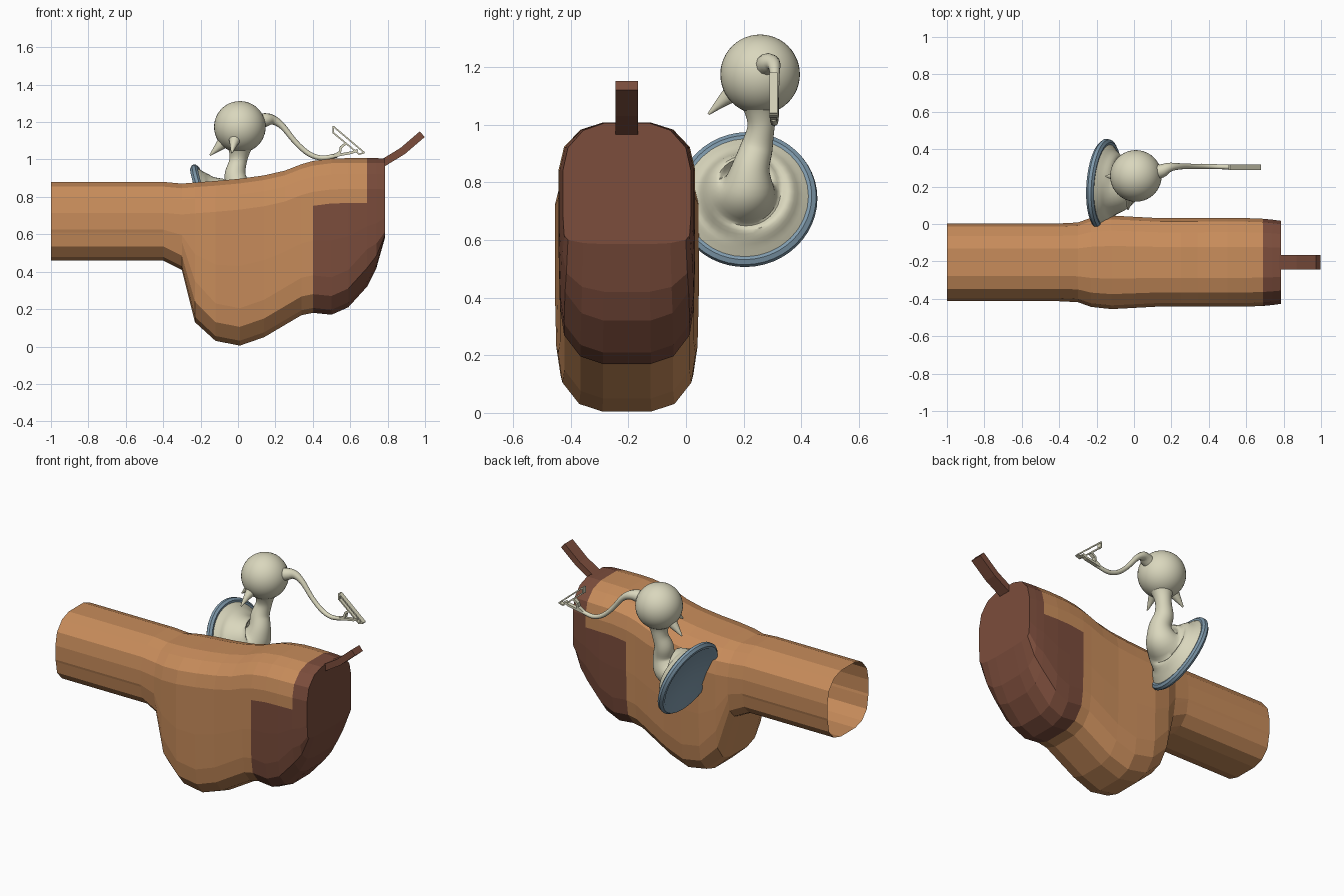
import bpy, bmesh, math
from mathutils import Vector

if "Cube" in bpy.data.objects:
    bpy.data.objects.remove(bpy.data.objects["Cube"])


def material(name, rgb):
    m = bpy.data.materials.new(name)
    m.diffuse_color = (*rgb, 1)
    m.use_nodes = True
    m.node_tree.nodes["Principled BSDF"].inputs["Base Color"].default_value = m.diffuse_color
    return m


TAN = material("tan", (0.58, 0.265, 0.105))
BROWN = material("dark brown", (0.20, 0.074, 0.045))
CREAM = material("cream", (0.70, 0.68, 0.51))
BLUE = material("grey blue", (0.21, 0.32, 0.41))


def make(name, bm, mats, smooth=None):
    bmesh.ops.recalc_face_normals(bm, faces=bm.faces)
    me = bpy.data.meshes.new(name)
    bm.to_mesh(me)
    bm.free()
    ob = bpy.data.objects.new(name, me)
    bpy.context.collection.objects.link(ob)
    for m in mats:
        me.materials.append(m)
    if smooth:
        bpy.ops.object.select_all(action='DESELECT')
        ob.select_set(True)
        bpy.context.view_layer.objects.active = ob
        bpy.ops.object.shade_smooth_by_angle(angle=math.radians(smooth))
    return ob


def loft(rings, cap_start=True, cap_end=True):
    bm = bmesh.new()
    vs = [[bm.verts.new(p) for p in r] for r in rings]
    n = len(vs[0])
    for a, b in zip(vs, vs[1:]):
        for i in range(n):
            j = (i + 1) % n
            bm.faces.new((a[i], a[j], b[j], b[i]))
    if cap_start:
        bm.faces.new(vs[0])
    if cap_end:
        bm.faces.new(vs[-1])
    return bm


def spline(pts, steps):
    """Catmull-Rom through tuples of any length."""
    out = []
    for k in range(len(pts) - 1):
        p = [pts[max(0, min(len(pts) - 1, k + d))] for d in (-1, 0, 1, 2)]
        for s in range(steps):
            t = s / steps
            out.append(tuple(0.5 * (2 * b + (c - a) * t + (2 * a - 5 * b + 4 * c - d) * t * t
                                    + (3 * b - a - 3 * c + d) * t ** 3) for a, b, c, d in zip(*p)))
    return out + [pts[-1]]


def sweep(name, pts, sides=24, steps=5, first=None, mat=CREAM, smooth=40):
    """Round tube along (x, y, z, radius) points."""
    path = spline(pts, steps)
    P = [Vector(p[:3]) for p in path]
    rings = []
    for k, p in enumerate(P):
        t = (P[min(k + 1, len(P) - 1)] - P[max(k - 1, 0)]).normalized()
        if k == 0 and first:
            t = first.normalized()
        u = Vector((0, 1, 0))
        u = (u - t * u.dot(t)).normalized()
        v = t.cross(u)
        rings.append([p + path[k][3] * (u * math.cos(a) + v * math.sin(a))
                      for a in (2 * math.pi * i / sides for i in range(sides))])
    return make(name, loft(rings), [mat], smooth)


def strip(name, pts, width, thick, y, mat):
    """Flat bar following (x, z) points, with width along y."""
    rings = []
    for k, p in enumerate(pts):
        a, b = pts[max(k - 1, 0)], pts[min(k + 1, len(pts) - 1)]
        t = Vector((b[0] - a[0], b[1] - a[1])).normalized() * thick / 2
        rings.append([(p[0] - s * t.y, y + q * width / 2, p[1] + s * t.x)
                      for s, q in ((1, 1), (1, -1), (-1, -1), (-1, 1))])
    return make(name, loft(rings), [mat])


# Main faceted body: x, top, bottom, half width, bottom corner height
sections = [
    (-1.0, .885, .46, .208, .15), (-.4, .885, .46, .208, .15), (-.30, .876, .41, .213, .15),
    (-.23, .882, .13, .238, .22), (-.12, .89, .03, .25, .2), (.01, .902, .005, .243, .2),
    (.14, .92, .05, .236, .2), (.25, .945, .115, .236, .2), (.34, .98, .168, .236, .2),
    (.40, .997, .18, .237, .2), (.50, 1.01, .17, .237, .2), (.59, 1.012, .21, .237, .2),
    (.69, 1.012, .32, .233, .2), (.74, 1.012, .42, .228, .13), (.787, 1.01, .585, .222, .03)]
rings = []
for x, top, bot, w, rb in sections:
    lo, hi = bot + rb, top - .245
    half = [(.35, top - .005), (.68, top - .03), (.92, top - .09), (1, top - .17), (1, hi),
            (1, (lo + hi) / 2), (.98, lo), (.92, bot + .5 * rb), (.68, bot + .13 * rb), (.35, bot)]
    rings.append([(x, -.205 + w * f, z) for f, z in half]
                 + [(x, -.205 - w * f, z) for f, z in reversed(half)])
bm = loft(rings, cap_start=False)
for f in bm.faces:
    c = f.calc_center_median()
    f.material_index = int(c.x > .69 or (c.x > .4 and c.z < .76))
make("body", bm, [TAN, BROWN])

# Spur at the upper end of the body
strip("spur", [(.765, .975), (.88, 1.045), (.985, 1.135)], .078, .04, -.205, BROWN)

# Round base plate, lathed about its tilted axis
axis = Vector((.94, -.07, .325)).normalized()
centre = Vector((-.16, .21, .74))
u = (Vector((0, 1, 0)) - axis * axis.y).normalized()
v = axis.cross(u)
rings = [[centre + axis * s + r * (u * math.cos(a) + v * math.sin(a))
          for a in (2 * math.pi * i / 48 for i in range(48))]
         for s, r in ((-.008, .2), (-.02, .215), (-.02, .232), (-.005, .246),
                      (.012, .243), (.022, .228), (.018, .21))]
make("base_plate", loft(rings), [BLUE], 40)

# Flared stem turning up into the neck
b0, b1, b2 = (centre + axis * s for s in (.018, .05, .095))
sweep("neck", [(*b0, .218), (*b1, .182), (*b2, .135), (-.025, .215, .785, .095),
               (-.005, .225, .85, .066), (-.015, .245, .92, .056), (0, .26, .99, .047),
               (.008, .26, 1.05, .06), (.01, .257, 1.10, .095)], 32, 5, axis)

# Ball head
bm = bmesh.new()
bmesh.ops.create_uvsphere(bm, u_segments=40, v_segments=24, radius=.138)
bmesh.ops.translate(bm, vec=(.01, .257, 1.174), verts=bm.verts)
make("head", bm, [CREAM], 60)

# Two small spikes under the head
sweep("side_spike", [(-.05, .255, 1.12, .045), (-.095, .255, 1.075, .027),
                     (-.15, .255, 1.022, .004)], 12, 4)
sweep("front_spike", [(-.01, .19, 1.13, .045), (-.022, .135, 1.088, .024),
                      (-.033, .078, 1.036, .004)], 12, 4)

# Curved arm with a thick root
sweep("arm", [(.11, .275, 1.20, .04), (.15, .285, 1.212, .036), (.19, .303, 1.21, .025),
              (.24, .308, 1.175, .017), (.31, .308, 1.09, .014), (.38, .308, 1.03, .014),
              (.45, .306, 1.008, .013), (.53, .304, 1.022, .012)], 12, 4)

# Forked tip carrying a slotted frame
strip("fork_upper", [(.51, 1.018), (.545, 1.04), (.55, 1.065), (.575, 1.085)], .024, .014, .304, CREAM)
strip("fork_lower", [(.51, 1.018), (.56, 1.028), (.61, 1.037), (.64, 1.05)], .024, .014, .304, CREAM)
strip("frame_upper", [(.508, 1.178), (.676, 1.036)], .028, .008, .304, CREAM)
strip("frame_lower", [(.510, 1.142), (.650, 1.026)], .028, .008, .304, CREAM)
for name, a, b in (("frame_end_top", (.508, 1.18), (.508, 1.14)),
                   ("frame_end_bottom", (.676, 1.036), (.645, 1.028))):
    strip(name, [a, b], .028, .008, .304, CREAM)
